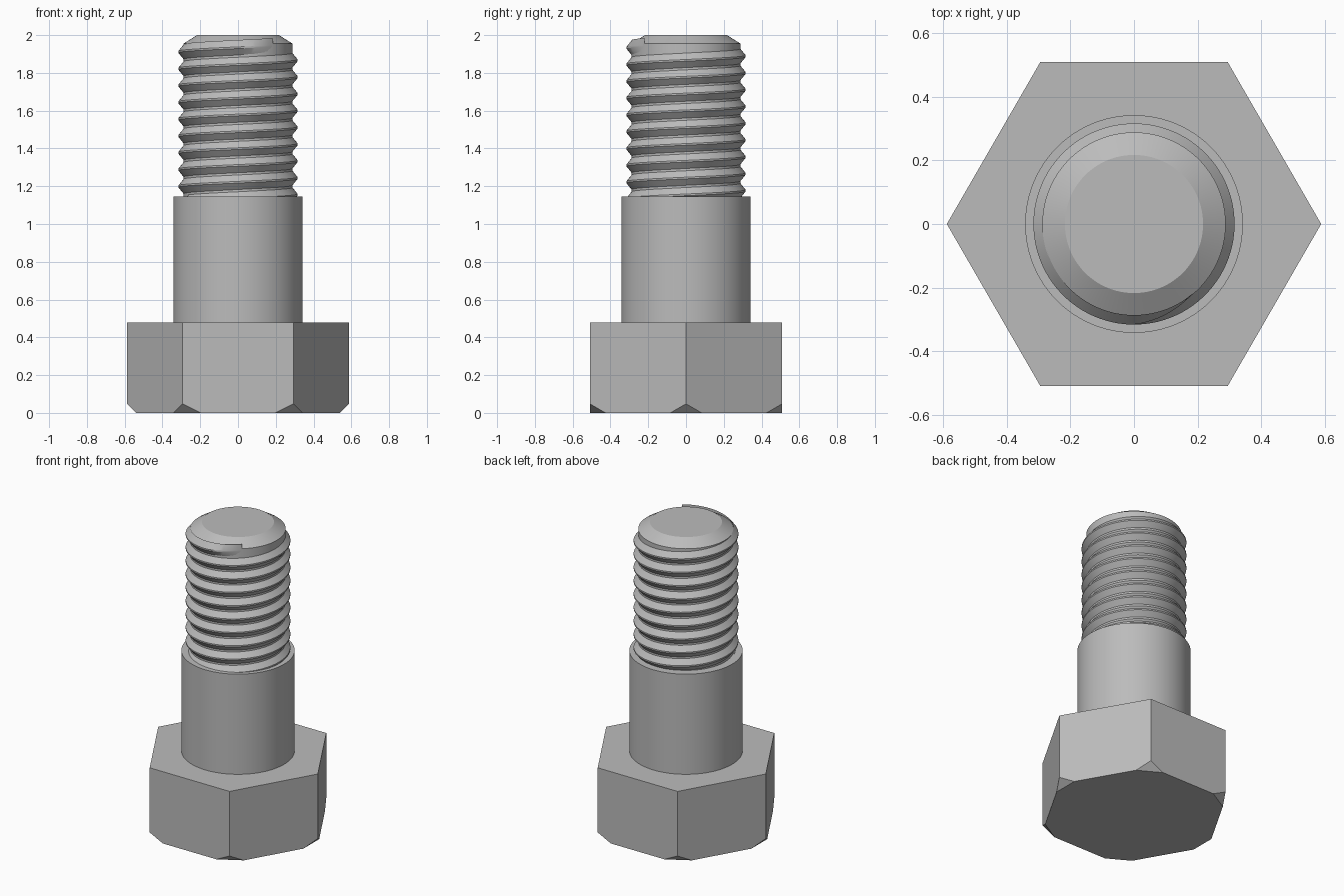
import bpy, bmesh
from math import sin, cos, pi, radians
from mathutils import Vector

cube = bpy.data.objects.get("Cube")
if cube:
    bpy.data.objects.remove(cube, do_unlink=True)

steel = bpy.data.materials.new("grey_steel")
steel.use_nodes = True
GREY = (0.5, 0.5, 0.5, 1)
steel.diffuse_color = GREY
steel.node_tree.nodes["Principled BSDF"].inputs["Base Color"].default_value = GREY

SEGMENTS = 96
SHANK_TOP = 1.145


def finish(name, bm, smooth=True):
    """Turn a bmesh into a named, shaded steel object."""
    bmesh.ops.recalc_face_normals(bm, faces=bm.faces)
    mesh = bpy.data.meshes.new(name)
    bm.to_mesh(mesh)
    bm.free()
    mesh.materials.append(steel)
    obj = bpy.data.objects.new(name, mesh)
    bpy.context.collection.objects.link(obj)
    if smooth:
        bpy.ops.object.select_all(action='DESELECT')
        obj.select_set(True)
        bpy.context.view_layer.objects.active = obj
        bpy.ops.object.shade_smooth_by_angle(angle=radians(25))
    return obj


def lathe(name, profile):
    """Revolve (radius, height) points and cap both ends."""
    bm = bmesh.new()
    rings = [[bm.verts.new((r * cos(2 * pi * i / SEGMENTS), r * sin(2 * pi * i / SEGMENTS), z))
              for i in range(SEGMENTS)] for r, z in profile]
    for low, high in zip(rings, rings[1:]):
        for i in range(SEGMENTS):
            j = (i + 1) % SEGMENTS
            bm.faces.new((low[i], low[j], high[j], high[i]))
    bm.faces.new(rings[0])
    bm.faces.new(rings[-1])
    return finish(name, bm)


# Hexagonal head, with its six lower corners sliced off flat
bm = bmesh.new()
bmesh.ops.create_cone(bm, cap_ends=True, segments=6, radius1=0.588, radius2=0.588, depth=0.478)
bmesh.ops.translate(bm, verts=bm.verts, vec=(0, 0, 0.239))
phase = min(bm.verts, key=lambda v: abs(v.co.y) - v.co.x).co
turn = 0 if abs(phase.y) < 0.01 else pi / 6
for v in bm.verts:
    x, y = v.co.xy
    v.co.xy = (x * cos(turn) - y * sin(turn), x * sin(turn) + y * cos(turn))
for k in range(6):
    a = k * pi / 3
    out = Vector((cos(a), sin(a), 0))
    cut = bmesh.ops.bisect_plane(bm, geom=bm.verts[:] + bm.edges[:] + bm.faces[:],
                                 plane_co=out * 0.588 + Vector((0, 0, 0.048)),
                                 plane_no=out - Vector((0, 0, 1)), clear_outer=True)
    rim = [e for e in cut["geom_cut"] if isinstance(e, bmesh.types.BMEdge)]
    bmesh.ops.holes_fill(bm, edges=rim)
finish("hex_head", bm, smooth=False)

# Plain shank, then the thread core with its chamfered tip
lathe("shank", [(0.342, 0.478), (0.342, SHANK_TOP)])
lathe("thread_core", [(0.288, SHANK_TOP), (0.288, 1.955), (0.217, 2.0)])

# Right-handed helical ridge that starts in the shank and fades out near the tip
PITCH, ROOT, CREST = 0.089, 0.286, 0.316
END = radians(310)
FADE = radians(40)
TURNS = 9.3
steps = int(TURNS * SEGMENTS)
bm = bmesh.new()
rows = []
for i in range(steps + 1):
    a = END - (steps - i) * 2 * pi / SEGMENTS
    z = 1.911 + PITCH * (a - pi) / (2 * pi)
    crest = ROOT + (CREST - ROOT) * max(0.05, min(1, (END - a) / FADE))
    section = ((ROOT, -0.46), (crest, -0.05), (crest, 0.05), (ROOT, 0.46))
    rows.append([bm.verts.new((r * cos(a), r * sin(a), z + h * PITCH)) for r, h in section])
for low, high in zip(rows, rows[1:]):
    for j in range(4):
        k = (j + 1) % 4
        bm.faces.new((low[j], low[k], high[k], high[j]))
bm.faces.new(rows[0])
bm.faces.new(rows[-1])
finish("thread_ridge", bm)
